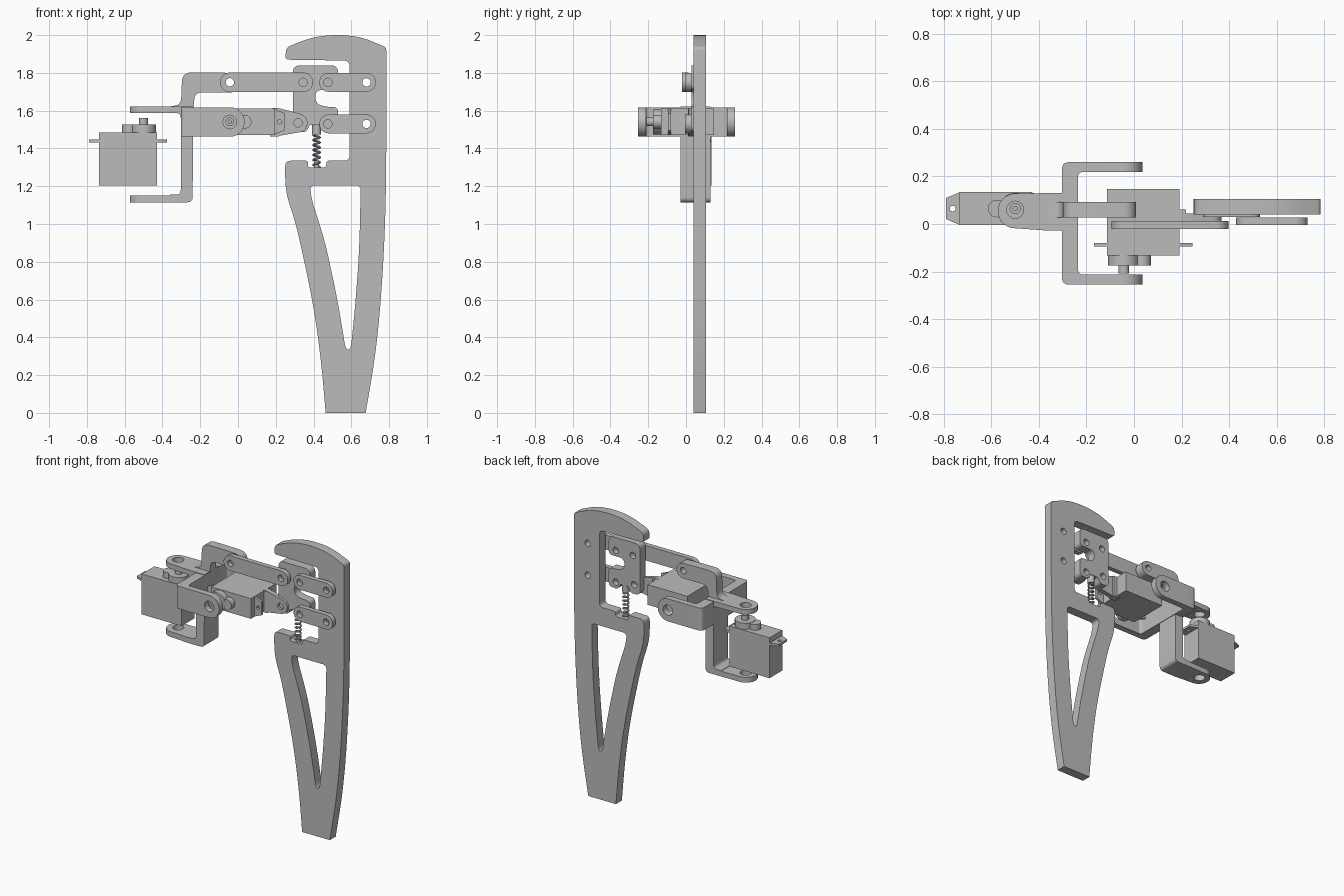
import bpy, bmesh, math
from mathutils import Matrix, Vector

if "Cube" in bpy.data.objects:
    bpy.data.objects.remove(bpy.data.objects["Cube"])

grey = bpy.data.materials.new("plain grey")
grey.diffuse_color = (0.5, 0.5, 0.5, 1)
grey.use_nodes = True
grey.node_tree.nodes["Principled BSDF"].inputs["Base Color"].default_value = grey.diffuse_color


def rounded(pts):
    """Outline from (u, v, corner radius) points."""
    out = []
    for i, (x, y, r) in enumerate(pts):
        p = Vector((x, y))
        a = Vector(pts[i - 1][:2]) - p
        b = Vector(pts[(i + 1) % len(pts)][:2]) - p
        if r == 0:
            out.append((x, y))
            continue
        pa = p + a.normalized() * min(r, a.length * 0.49)
        pb = p + b.normalized() * min(r, b.length * 0.49)
        for k in range(9):
            t = k / 8
            q = pa * (1 - t) ** 2 + p * 2 * t * (1 - t) + pb * t * t
            out.append((q.x, q.y))
    return out


def circle(x, y, r, n=32):
    return [(x + r * math.cos(2 * math.pi * k / n), y + r * math.sin(2 * math.pi * k / n)) for k in range(n)]


def capsule(x0, y0, x1, y1, r0, r1, n=16):
    """Two round ends joined by tangents."""
    a = math.atan2(y1 - y0, x1 - x0)
    f = math.acos((r0 - r1) / math.hypot(x1 - x0, y1 - y0))
    out = []
    for x, y, r, s, e in ((x1, y1, r1, a - f, a + f), (x0, y0, r0, a + f, a + 2 * math.pi - f)):
        for k in range(n + 1):
            t = s + (e - s) * k / n
            out.append((x + r * math.cos(t), y + r * math.sin(t)))
    return out


def box(u0, u1, v0, v1):
    return [(u0, v0), (u1, v0), (u1, v1), (u0, v1)]


def finish(name, curve, mapping=None, matrix=None):
    tmp = bpy.data.objects.new("tmp", curve)
    bpy.context.collection.objects.link(tmp)
    dg = bpy.context.evaluated_depsgraph_get()
    me = bpy.data.meshes.new_from_object(tmp.evaluated_get(dg))
    bpy.data.objects.remove(tmp)
    bm = bmesh.new()
    bm.from_mesh(me)
    if mapping:
        for v in bm.verts:
            v.co = mapping(v.co)
    bmesh.ops.remove_doubles(bm, verts=bm.verts, dist=0.00005)
    bmesh.ops.recalc_face_normals(bm, faces=bm.faces)
    if matrix:
        bm.transform(matrix)
    bm.to_mesh(me)
    bm.free()
    me.materials.clear()
    me.materials.append(grey)
    ob = bpy.data.objects.new(name, me)
    bpy.context.collection.objects.link(ob)
    return ob


def prism(name, loops, lo, hi, plane="xz", matrix=None):
    """Extrude an outline (first loop) with holes (other loops)."""
    cu = bpy.data.curves.new(name, "CURVE")
    cu.dimensions = "2D"
    cu.fill_mode = "BOTH"
    cu.extrude = (hi - lo) / 2
    for loop in loops:
        sp = cu.splines.new("POLY")
        sp.points.add(len(loop) - 1)
        for p, (u, v) in zip(sp.points, loop):
            p.co = (u, v, 0, 1)
        sp.use_cyclic_u = True
    mid = (lo + hi) / 2
    if plane == "xz":
        return finish(name, cu, lambda c: Vector((c.x, c.z + mid, c.y)), matrix)
    return finish(name, cu, lambda c: Vector((c.x, c.y, c.z + mid)), matrix)


# Leg plate with head, linkage slot and tapered window
leg = rounded([
    (0.464, 0, 0), (0.676, 0, 0), (0.732, 0.33, 0.2), (0.765, 0.7, 0.2), (0.785, 1.15, 0.3),
    (0.785, 1.935, 0.015), (0.63, 2.0, 0.12), (0.42, 2.0, 0.12), (0.255, 1.935, 0.025),
    (0.25, 1.87, 0.02), (0.59, 1.865, 0.03), (0.59, 1.335, 0.03), (0.47, 1.335, 0.012),
    (0.465, 1.30, 0.012), (0.37, 1.30, 0.012), (0.37, 1.335, 0.012), (0.25, 1.335, 0.03),
    (0.25, 1.17, 0.08), (0.305, 1.01, 0.12), (0.397, 0.59, 0.2), (0.44, 0.28, 0.15)])
window = rounded([
    (0.38, 1.205, 0.03), (0.39, 1.13, 0.04), (0.46, 0.91, 0.1), (0.527, 0.6, 0.15),
    (0.57, 0.335, 0.04), (0.597, 0.335, 0.04), (0.619, 0.55, 0.1), (0.642, 0.85, 0.15),
    (0.65, 1.205, 0.03)])
prism("leg_plate", [leg, window] + [circle(0.68, z, 0.022) for z in (1.75, 1.53)], 0.04, 0.105)

# Coupler plate: solid front layer, back layer with blind holes
coupler = rounded([
    (0.29, 1.49, 0.03), (0.36, 1.485, 0.02), (0.38, 1.525, 0.01), (0.44, 1.525, 0.01),
    (0.46, 1.485, 0.02), (0.53, 1.49, 0.03), (0.53, 1.62, 0.03), (0.46, 1.62, 0.04),
    (0.41, 1.64, 0.04), (0.41, 1.71, 0.04), (0.53, 1.71, 0.03), (0.53, 1.84, 0.04),
    (0.29, 1.84, 0.04)])
prism("coupler_front", [coupler], 0.03, 0.05)
prism("coupler_back", [coupler] + [circle(x, z, 0.022) for x, z in
      ((0.345, 1.75), (0.476, 1.75), (0.335, 1.55), (0.476, 1.53))], 0.05, 0.09)

# Parallel links
for i, z in enumerate((1.75, 1.53)):
    prism(f"short_link_{i}", [capsule(0.48, z, 0.68, z, 0.05, 0.05),
          circle(0.476, z, 0.022), circle(0.68, z, 0.022)], -0.005, 0.028)
prism("long_link", [capsule(-0.043, 1.75, 0.345, 1.75, 0.052, 0.052),
      circle(-0.043, 1.75, 0.022), circle(0.345, 1.75, 0.022)], -0.022, 0.012)
prism("lower_arm", [capsule(0.2, 1.54, 0.318, 1.535, 0.075, 0.05),
      circle(0.318, 1.535, 0.022)], 0.012, 0.045)
prism("arm_mount", [box(0.17, 0.218, 1.462, 1.61)], 0.01, 0.06)

# Spring and its pegs
prism("upper_spring_peg", [circle(0.416, 0.065, 0.023)], 1.475, 1.53, "xy")
prism("lower_spring_peg", [circle(0.416, 0.065, 0.014)], 1.295, 1.335, "xy")
cu = bpy.data.curves.new("spring", "CURVE")
cu.dimensions = "3D"
cu.bevel_depth = 0.006
cu.bevel_resolution = 2
cu.use_fill_caps = True
sp = cu.splines.new("POLY")
n = 140
sp.points.add(n)
for k, p in enumerate(sp.points):
    t = 2 * math.pi * 7 * k / n
    p.co = (0.416 + 0.017 * math.cos(t), 0.065 + 0.017 * math.sin(t), 1.3 + 0.185 * k / n, 1)
finish("spring", cu)

# Two-axis hip bracket: horizontal yoke holding the lying servo
prism("yoke_web", [rounded([
    (-0.2, -0.255, 0), (-0.2, -0.212, 0), (-0.235, -0.212, 0.02), (-0.235, 0.218, 0.02),
    (-0.2, 0.218, 0), (-0.2, 0.26, 0), (-0.303, 0.26, 0.03), (-0.303, -0.255, 0.03)])],
    1.462, 1.618, "xy")
for name, lo, hi in (("front", -0.255, -0.212), ("back", 0.218, 0.26)):
    end = [(-0.043 + 0.078 * math.cos(t), 1.54 + 0.078 * math.sin(t))
           for t in [math.pi * (k / 20 - 0.5) for k in range(21)]]
    prism(f"yoke_arm_{name}", [end + [(-0.2, 1.618), (-0.2, 1.462)],
          circle(-0.043, 1.54, 0.036)], lo, hi)

# Vertical yoke holding the standing servo
prism("hanger_web", [rounded([
    (-0.36, 1.115, 0), (-0.24, 1.115, 0.03), (-0.238, 1.622, 0), (-0.36, 1.622, 0),
    (-0.36, 1.587, 0), (-0.303, 1.587, 0.025), (-0.303, 1.155, 0.025), (-0.36, 1.155, 0)])],
    -0.028, 0.13)
for name, lo, hi in (("upper", 1.587, 1.622), ("lower", 1.115, 1.152)):
    end = [(-0.5 + 0.073 * math.cos(t), 0.055 + 0.073 * math.sin(t))
           for t in [math.pi * (k / 20 + 0.5) for k in range(21)]]
    prism(f"hanger_arm_{name}", [end + [(-0.36, -0.028), (-0.36, 0.13)],
          circle(-0.5, 0.06, 0.036)], lo, hi, "xy")

# Raised post carrying the long link
tip = [(-0.043 + 0.052 * math.cos(t), 1.748 + 0.052 * math.sin(t))
       for t in [math.pi * (0.5 - k / 16) for k in range(17)]]
post = rounded([(-0.36, 1.61, 0), (-0.36, 1.622, 0), (-0.302, 1.632, 0.04), (-0.295, 1.803, 0.05),
                (-0.15, 1.803, 0)])
foot = rounded([(-0.12, 1.696, 0), (-0.228, 1.696, 0.035), (-0.236, 1.61, 0)])
prism("link_post", [post + tip + foot, circle(-0.043, 1.75, 0.022)], 0.028, 0.092)


# Servo, built about its output shaft
def servo(name, m):
    prism(name + "_body", [box(-0.235, 0.07, -0.07, 0.07)], 0, 0.28, "xy", m)
    prism(name + "_tabs", [[(-0.29, -0.045), (-0.235, -0.068), (0.07, -0.068), (0.125, -0.045),
          (0.125, 0.045), (0.07, 0.068), (-0.235, 0.068), (-0.29, 0.045)],
          circle(-0.263, 0, 0.012, 16), circle(0.097, 0, 0.012, 16)], 0.226, 0.242, "xy", m)
    prism(name + "_gear_cap", [circle(0, 0, 0.066)], 0.28, 0.322, "xy", m)
    prism(name + "_small_cap", [circle(-0.077, 0, 0.037)], 0.28, 0.321, "xy", m)
    prism(name + "_shaft", [circle(0, 0, 0.023), circle(0, 0, 0.009, 16)], 0.322, 0.355, "xy", m)


servo("standing_servo", Matrix.Translation((-0.5, 0.065, 1.205)))
servo("lying_servo", Matrix(((-1, 0, 0, -0.043), (0, 0, -1, 0.147), (0, -1, 0, 1.541), (0, 0, 0, 1))))

# Smooth the round walls, keep edges crisp
bpy.ops.object.select_all(action="SELECT")
bpy.context.view_layer.objects.active = bpy.context.selected_objects[0]
bpy.ops.object.shade_smooth_by_angle(angle=math.radians(30))
